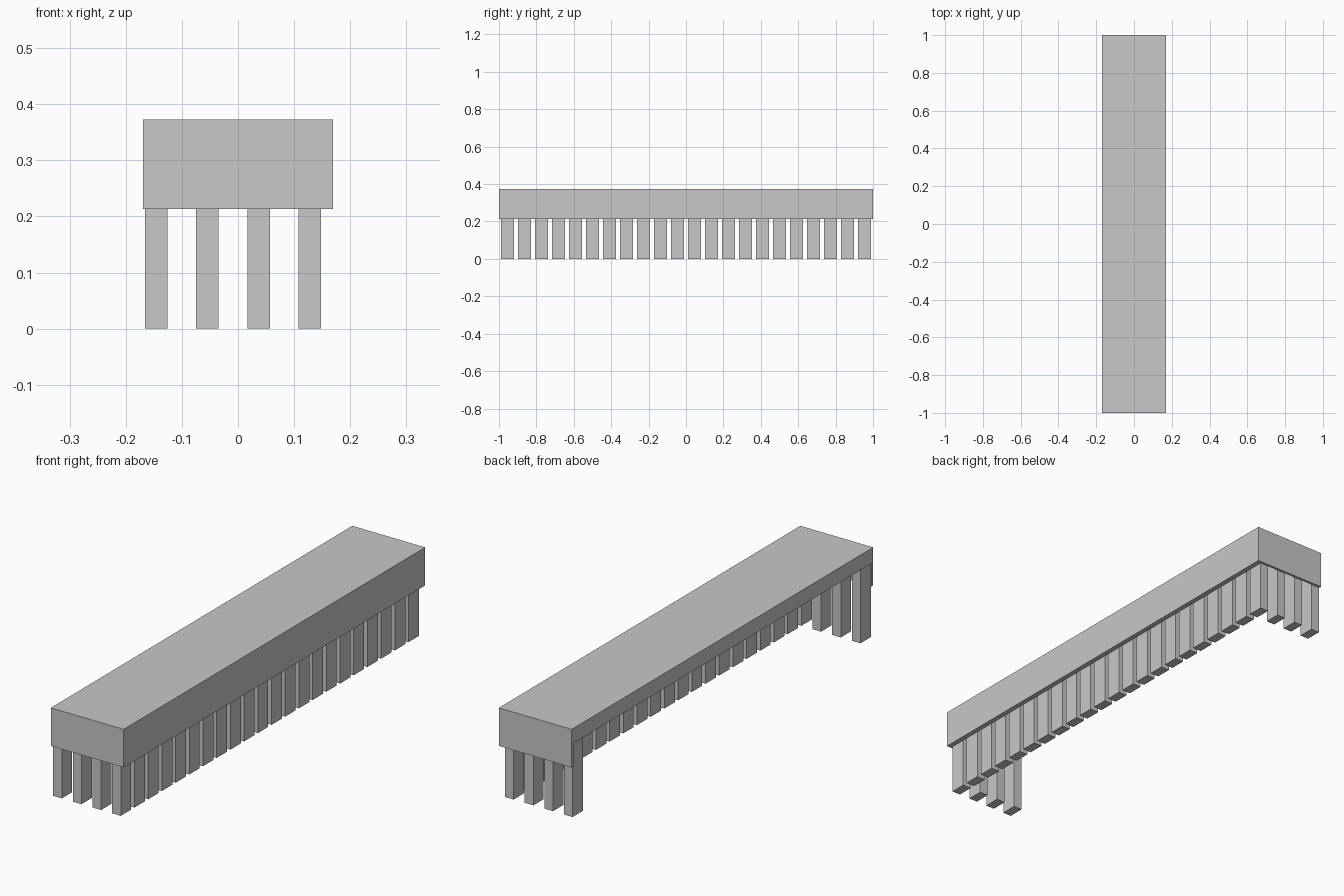
import bpy

old = bpy.data.objects.get("Cube")
if old:
    bpy.data.objects.remove(old, do_unlink=True)

# One plain grey for the whole structure
grey = bpy.data.materials.new("light grey")
grey.use_nodes = True
COLOUR = (0.58, 0.58, 0.58, 1)
grey.diffuse_color = COLOUR
grey.node_tree.nodes["Principled BSDF"].inputs["Base Color"].default_value = COLOUR


def box(name, low, high):
    """Box spanning two opposite corners."""
    bpy.ops.mesh.primitive_cube_add(size=1)
    ob = bpy.context.object
    ob.name = name
    ob.location = [(a + b) / 2 for a, b in zip(low, high)]
    ob.scale = [b - a for a, b in zip(low, high)]
    bpy.ops.object.transform_apply(location=True, rotation=False, scale=True)
    ob.data.materials.append(grey)
    return ob


LEFT, RIGHT = 0.169, -0.169
TOP, SLAB, SKIRT = 0.373, 0.31, 0.213
END_T, SIDE_T = 0.011, 0.021
LEG_X, LEG_Y = 0.04, 0.069
INNER = 1 - END_T

# Roof slab, with deep panels on both ends and one long side
box("roof_slab", (RIGHT, -1, SLAB), (LEFT, 1, TOP))
box("front_panel", (RIGHT, -1, SKIRT), (LEFT, -INNER, SLAB))
box("back_panel", (RIGHT, INNER, SKIRT), (LEFT, 1, SLAB))
box("side_panel", (LEFT - SIDE_T, -INNER, SKIRT), (LEFT, INNER, SLAB))


def leg(name, x, y):
    box(name, (x, y, 0), (x + LEG_X, y + LEG_Y, SLAB))


# Row of legs behind the long panel
COUNT = 22
first_y, last_y = -INNER, INNER - LEG_Y
side_x = LEFT - SIDE_T - LEG_X
for i in range(COUNT):
    leg(f"side_leg_{i + 1}", side_x, first_y + (last_y - first_y) * i / (COUNT - 1))

# Rows of legs behind the end panels
for i in range(1, 4):
    x = side_x - i * 0.0913
    leg(f"front_leg_{i}", x, first_y)
    leg(f"back_leg_{i}", x, last_y)
